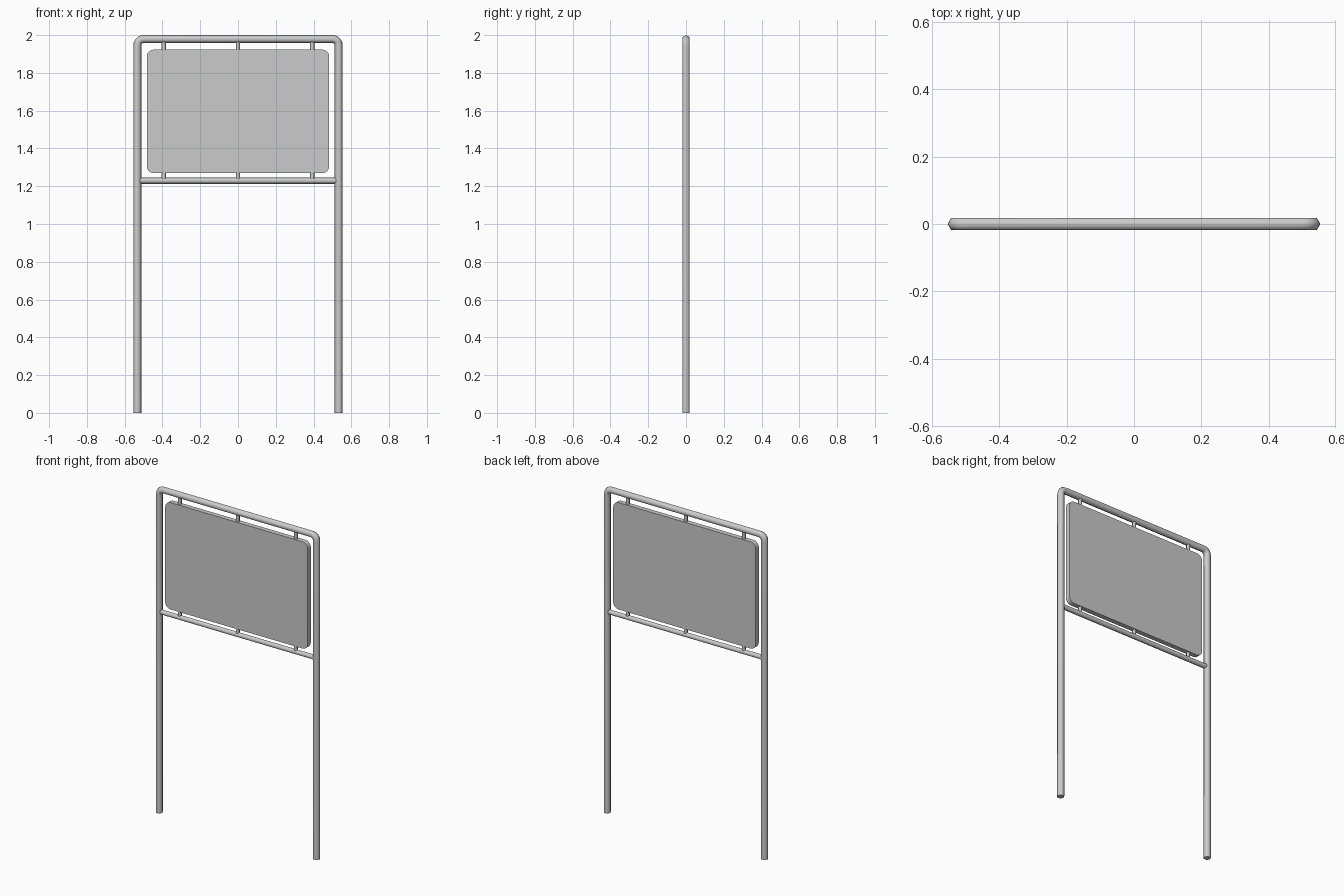
import bpy, bmesh, math
from mathutils import Vector

if "Cube" in bpy.data.objects:
    bpy.data.objects.remove(bpy.data.objects["Cube"])

def finish(name, bm, angle):
    bmesh.ops.recalc_face_normals(bm, faces=bm.faces)
    me = bpy.data.meshes.new(name)
    bm.to_mesh(me)
    bm.free()
    ob = bpy.data.objects.new(name, me)
    bpy.context.collection.objects.link(ob)
    bpy.ops.object.select_all(action='DESELECT')
    ob.select_set(True)
    bpy.context.view_layer.objects.active = ob
    bpy.ops.object.shade_smooth_by_angle(angle=math.radians(angle))
    return ob

def tube(name, path, radius, sides=6):
    """Sweep a polygon section along a path of (x, z) points."""
    pts = [Vector((x, 0, z)) for x, z in path]
    bm = bmesh.new()
    rings = []
    for i, p in enumerate(pts):
        t = (pts[min(i + 1, len(pts) - 1)] - pts[max(i - 1, 0)]).normalized()
        n = Vector((-t.z, 0, t.x))
        rings.append([bm.verts.new(p + n * radius * math.cos(a) + Vector((0, radius * math.sin(a), 0)))
                      for a in (2 * math.pi * k / sides for k in range(sides))])
    for a, b in zip(rings, rings[1:]):
        for k in range(sides):
            j = (k + 1) % sides
            bm.faces.new((a[k], a[j], b[j], b[k]))
    bm.faces.new(rings[0])
    bm.faces.new(rings[-1])
    return finish(name, bm, 65)

# Main bent frame: two posts joined by the top bar
R, X, TOP, BEND, SEG = 0.021, 0.533, 1.979, 0.032, 5
left = [(-X, 0)]
for i in range(SEG + 1):
    a = math.pi / 2 * i / SEG
    left.append((-X + BEND - BEND * math.cos(a), TOP - BEND + BEND * math.sin(a)))
tube("post_frame", left + [(-x, z) for x, z in reversed(left)], R)

# Lower rail
RAIL_Z = 1.229
tube("lower_rail", [(-0.52, RAIL_Z), (0.52, RAIL_Z)], 0.016)

# Sign panel with rounded corners
Z0, Z1, HALF, THICK = 1.269, 1.923, 0.483, 0.03
bm = bmesh.new()
bmesh.ops.create_cube(bm, size=1)
for v in bm.verts:
    v.co = (v.co.x * 2 * HALF, v.co.y * THICK, v.co.z * (Z1 - Z0) + (Z0 + Z1) / 2)
corners = [e for e in bm.edges if abs(e.verts[0].co.y - e.verts[1].co.y) > THICK / 2]
bmesh.ops.bevel(bm, geom=corners, offset=0.037, segments=5, profile=0.5, affect='EDGES')
finish("sign_panel", bm, 30)

# Short pins holding the panel above and below
for side, x in (("left", -0.393), ("middle", 0.0), ("right", 0.393)):
    tube("upper_pin_" + side, [(x, Z1 - 0.01), (x, TOP)], 0.011)
    tube("lower_pin_" + side, [(x, RAIL_Z), (x, Z0 + 0.01)], 0.011)
